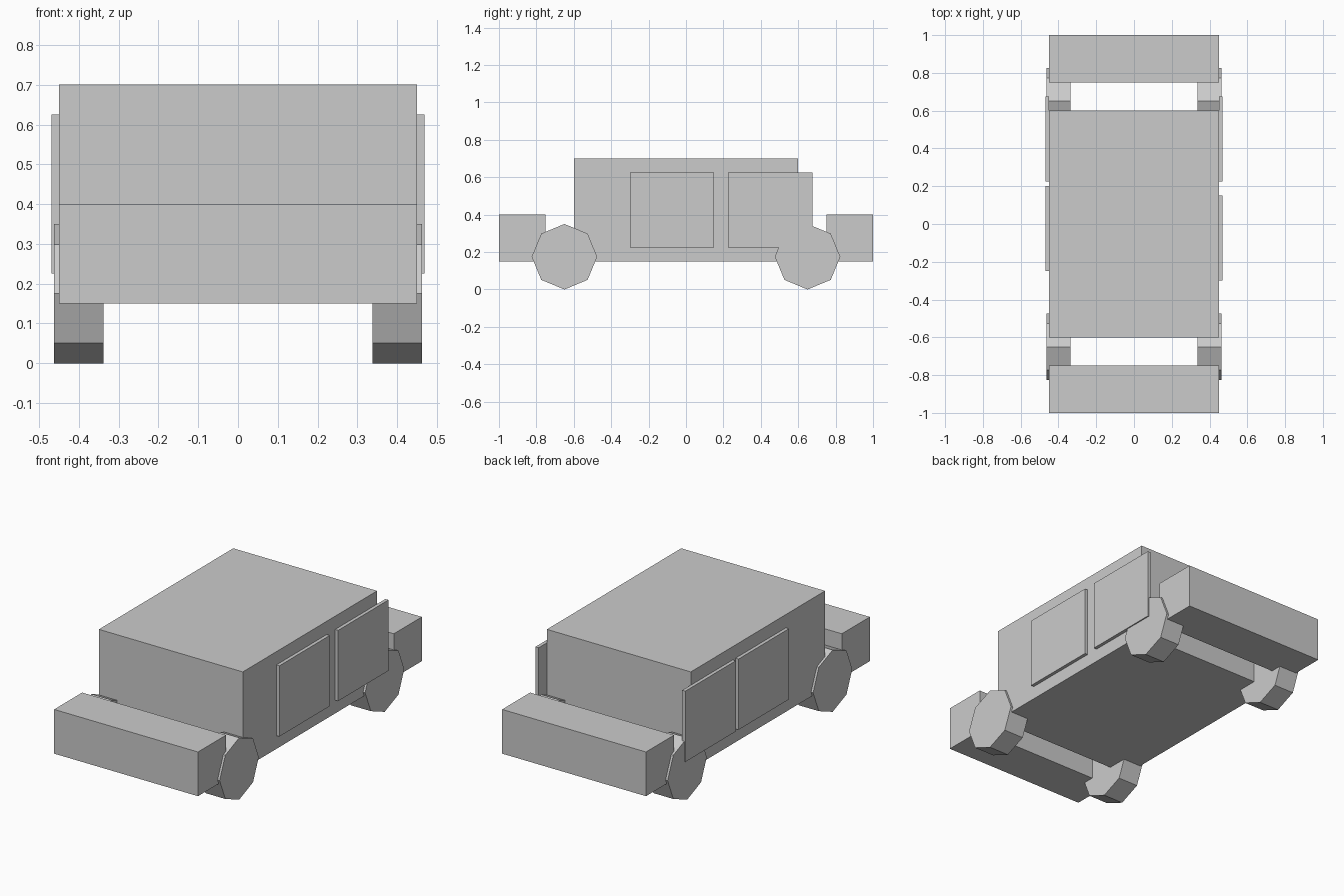
import bpy
import math

if "Cube" in bpy.data.objects:
    bpy.data.objects.remove(bpy.data.objects["Cube"])


def box(name, x, y, z):
    """Box from (min, max) ranges on each axis."""
    bpy.ops.mesh.primitive_cube_add(size=1)
    o = bpy.context.object
    o.name = name
    o.location = [(a + b) / 2 for a, b in (x, y, z)]
    o.scale = [b - a for a, b in (x, y, z)]
    bpy.ops.object.transform_apply(location=True, rotation=True, scale=True)
    return o


# cabin and the separate front and rear blocks
W = (-0.45, 0.45)
box("cabin", W, (-0.6, 0.6), (0.15, 0.7))
box("front_bumper", W, (-1.0, -0.75), (0.15, 0.4))
box("rear_bumper", W, (0.75, 1.0), (0.15, 0.4))

# side panels: the middle one sits further back on the left side
for side, s, front_y in (("right", 1, -0.3), ("left", -1, -0.25)):
    x = sorted((s * 0.449, s * 0.469))
    for label, y in (("front", front_y), ("rear", 0.225)):
        box(f"{side}_{label}_door", x, (y, y + 0.45), (0.225, 0.625))

# eight-sided wheels, standing on a corner
for side, s in (("right", 1), ("left", -1)):
    for label, y in (("front", -0.65), ("rear", 0.65)):
        bpy.ops.mesh.primitive_cylinder_add(
            vertices=8, radius=0.175, depth=0.125,
            location=(s * 0.4, y, 0.175), rotation=(0, math.pi / 2, 0))
        bpy.context.object.name = f"{side}_{label}_wheel"
